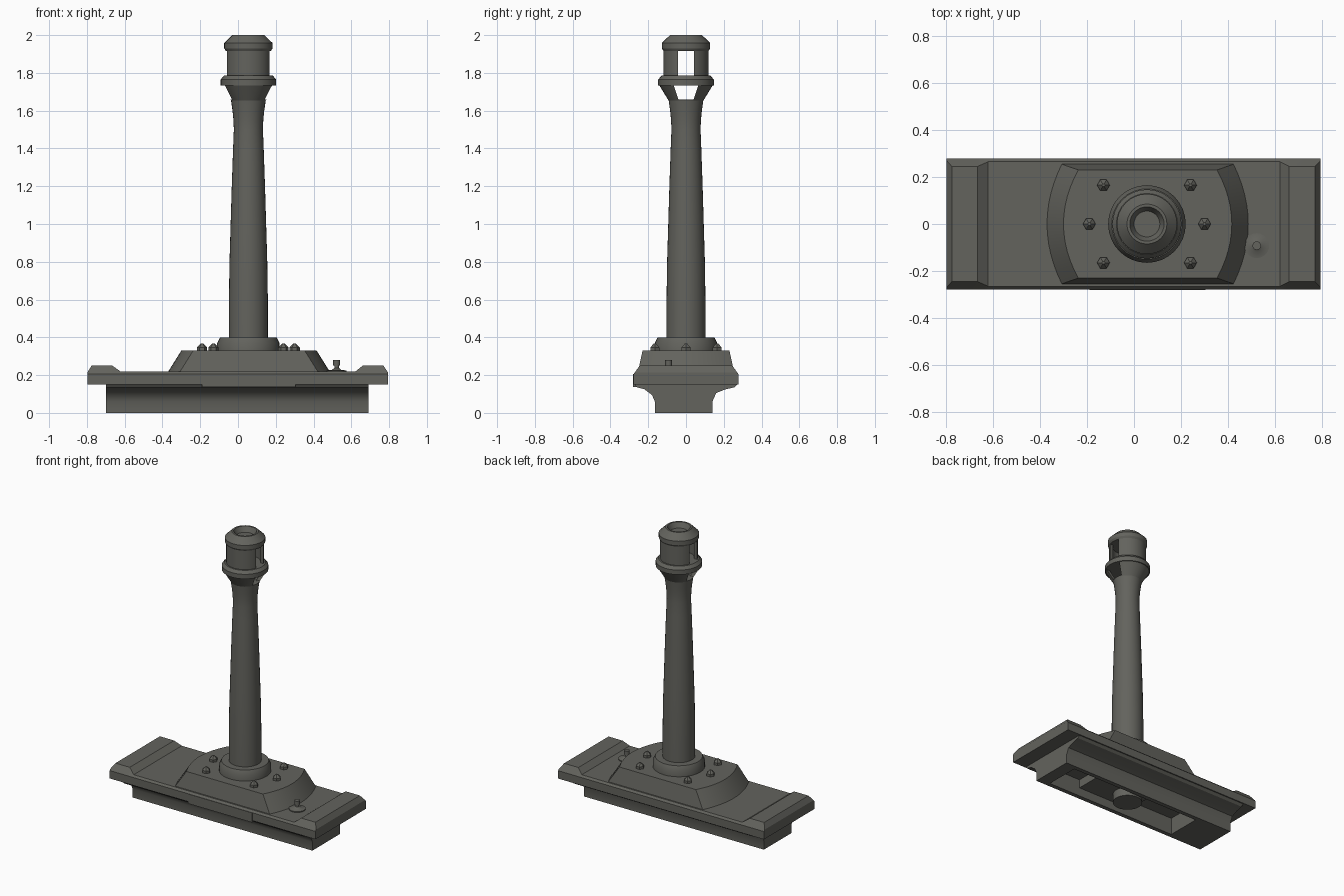
import bpy, bmesh, math
from mathutils import Vector, Matrix

if "Cube" in bpy.data.objects:
    bpy.data.objects.remove(bpy.data.objects["Cube"], do_unlink=True)

metal = bpy.data.materials.new("dark_grey_metal")
metal.use_nodes = True
GREY = (0.125, 0.125, 0.11, 1)
metal.diffuse_color = GREY
metal.node_tree.nodes["Principled BSDF"].inputs["Base Color"].default_value = GREY
AXIS_X = 0.055  # mast axis


def smooth(ob):
    bpy.ops.object.select_all(action='DESELECT')
    ob.select_set(True)
    bpy.context.view_layer.objects.active = ob
    bpy.ops.object.shade_smooth_by_angle(angle=math.radians(30))


def loft(name, sections, ring=False):
    """Skin closed sections; cap the ends, or join them into a ring."""
    bm = bmesh.new()
    rows = [[bm.verts.new(p) for p in s] for s in sections]
    n = len(rows[0])
    pairs = list(zip(rows, rows[1:]))
    if ring:
        pairs.append((rows[-1], rows[0]))
    else:
        bm.faces.new(rows[0])
        bm.faces.new(rows[-1])
    for a, b in pairs:
        for i in range(n):
            j = (i + 1) % n
            bm.faces.new((a[i], a[j], b[j], b[i]))
    bmesh.ops.remove_doubles(bm, verts=bm.verts, dist=1e-5)
    bmesh.ops.recalc_face_normals(bm, faces=bm.faces)
    me = bpy.data.meshes.new(name)
    bm.to_mesh(me)
    bm.free()
    me.materials.append(metal)
    ob = bpy.data.objects.new(name, me)
    bpy.context.collection.objects.link(ob)
    smooth(ob)
    return ob


def lathe(name, profile, x=AXIS_X, y=0, sides=32):
    """Turn a closed (radius, z) profile about a vertical axis."""
    turns = [Matrix.Rotation(math.tau * k / sides, 3, 'Z') for k in range(sides)]
    return loft(name, [[t @ Vector((r, 0, z)) + Vector((x, y, 0)) for r, z in profile]
                       for t in turns], ring=True)


def prism(name, profile, x0, x1):
    """Extrude a (y, z) profile along x."""
    return loft(name, [[(x, y, z) for y, z in profile] for x in (x0, x1)])


def box(name, x0, x1, y0, y1, z0, z1):
    return prism(name, [(y0, z0), (y1, z0), (y1, z1), (y0, z1)], x0, x1)


def cut(target, cutter):
    cutter.hide_render = True
    mod = target.modifiers.new("cut", 'BOOLEAN')
    mod.operation = 'DIFFERENCE'
    mod.object = cutter
    bpy.ops.object.select_all(action='DESELECT')
    target.select_set(True)
    bpy.context.view_layer.objects.active = target
    bpy.ops.object.modifier_apply(modifier=mod.name)
    bpy.data.objects.remove(cutter, do_unlink=True)
    smooth(target)


# Keel: flared section, solid ends and a hollow middle
flare = [(-0.165, 0), (-0.165, 0.06), (-0.18, 0.095), (-0.22, 0.125), (-0.26, 0.135),
         (-0.275, 0.155), (0.275, 0.155), (0.255, 0.135), (0.21, 0.125), (0.16, 0.105),
         (0.14, 0.06), (0.14, 0)]
trough = [(0.11, 0), (0.11, 0.12), (-0.135, 0.12), (-0.135, 0)]
prism("keel_right_end", flare, -0.7, -0.43)
prism("keel_middle", flare + trough, -0.43, 0.6)
prism("keel_left_end", flare, 0.6, 0.69)
box("keel_cross_brace", -0.08, 0.35, -0.135, 0.11, 0.06, 0.13)
lathe("mast_foot", [(0, 0), (0.095, 0), (0.095, 0.16), (0, 0.16)])

# Deck: lofted along x, with raised ends
stations = [(-0.797, 0.215, 0.27), (-0.775, 0.25, 0.245), (-0.665, 0.25, 0.245),
            (-0.62, 0.218, 0.265), (0.62, 0.218, 0.265), (0.66, 0.25, 0.245),
            (0.77, 0.25, 0.245), (0.793, 0.215, 0.27)]
loft("deck", [[(x, -0.278, 0.15), (x, -0.278, 0.205), (x, -w, z),
               (x, w, z), (x, 0.278, 0.205), (x, 0.278, 0.15)]
              for x, z, w in stations])
box("front_edge_plate", -0.19, 0.305, -0.281, -0.25, 0.138, 0.205)


# Plinth: straight sides, bowed ends, sloping walls
def plinth_outline(corner, bow, half_width, z):
    pts = []
    for side in (1, -1):
        for k in range(13):
            t = -1 + k / 6
            pts.append((0.058 + side * (corner + bow * (1 - t * t)),
                        side * t * half_width, z))
    return pts


loft("plinth", [plinth_outline(0.37, 0.063, 0.256, 0.21),
                plinth_outline(0.295, 0.063, 0.23, 0.33)])

# Mast collar and bolts
lathe("mast_collar", [(0, 0.32), (0.165, 0.32), (0.165, 0.37), (0.15, 0.4), (0, 0.4)])
for i, (dx, y) in enumerate([(-0.185, 0.165), (0.185, 0.165), (-0.245, 0),
                             (0.245, 0), (-0.185, -0.165), (0.185, -0.165)]):
    lathe(f"bolt_{i + 1}", [(0, 0.32), (0.027, 0.32), (0.027, 0.347), (0.007, 0.367), (0, 0.367)],
          x=AXIS_X + dx, y=y, sides=6)

# Tapered mast
lathe("mast", [(0, 0.38), (0.103, 0.38), (0.103, 0.6), (0.1, 0.8), (0.094, 1.0),
               (0.088, 1.2), (0.081, 1.4), (0.077, 1.5), (0.079, 1.55), (0.084, 1.6),
               (0.092, 1.655), (0, 1.655)])

# Flared head cup with a tapered slot through it
cup = lathe("head_cup", [(0.09, 1.65), (0.145, 1.74), (0.12, 1.74), (0.068, 1.65)])
cut(cup, prism("cup_cutter", [(-0.04, 1.658), (0.04, 1.658), (0.07, 1.75), (-0.07, 1.75)],
               -0.3, 0.4))

lathe("head_flange", [(0, 1.733), (0.147, 1.733), (0.147, 1.765), (0.13, 1.785), (0, 1.785)])

# Lantern barrel with two opposite windows
barrel = lathe("head_barrel", [(0.12, 1.78), (0.12, 1.93), (0.098, 1.93), (0.098, 1.78)])
cut(barrel, box("window_cutter", -0.3, 0.4, -0.042, 0.042, 1.77, 1.917))

lathe("head_cap", [(0, 1.917), (0.12, 1.917), (0.128, 1.93), (0.128, 1.958), (0.085, 2.0),
                   (0.073, 2.0), (0.055, 1.965), (0, 1.965)])

# Small fitting on the deck
lathe("deck_fitting", [(0, 0.21), (0.053, 0.21), (0.053, 0.224), (0.025, 0.228), (0.012, 0.238),
                       (0.012, 0.25), (0.018, 0.252), (0.018, 0.28), (0, 0.28)],
      x=0.522, y=-0.092, sides=24)
